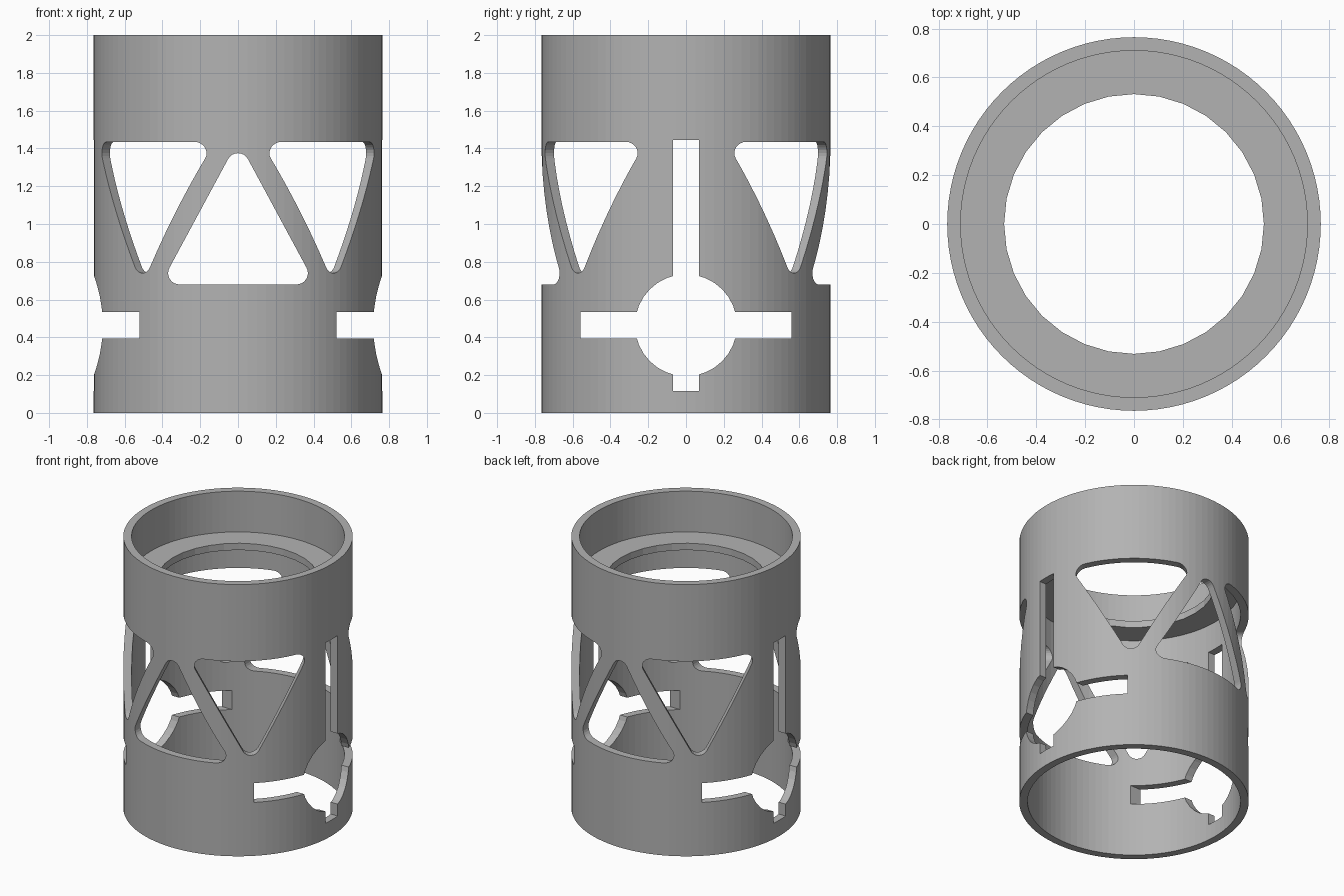
import bpy, bmesh
from math import pi, cos, sin, radians, atan2
from mathutils import Matrix

cube = bpy.data.objects.get("Cube")
if cube:
    bpy.data.objects.remove(cube, do_unlink=True)

OUTER, INNER, HOLE = 0.765, 0.71, 0.532

grey = bpy.data.materials.new("plain grey")
grey.use_nodes = True
grey.diffuse_color = (0.45, 0.45, 0.45, 1)
grey.node_tree.nodes["Principled BSDF"].inputs["Base Color"].default_value = grey.diffuse_color


def make_object(name, bm):
    bmesh.ops.recalc_face_normals(bm, faces=bm.faces)
    mesh = bpy.data.meshes.new(name)
    bm.to_mesh(mesh)
    bm.free()
    mesh.materials.append(grey)
    obj = bpy.data.objects.new(name, mesh)
    bpy.context.collection.objects.link(obj)
    return obj


def ring(name, r_out, r_in, z0, z1, sides):
    """Closed ring with a rectangular section."""
    bm = bmesh.new()
    section = [(r_out, z0), (r_out, z1), (r_in, z1), (r_in, z0)]
    loops = [[bm.verts.new((r * cos(2 * pi * i / sides), r * sin(2 * pi * i / sides), z))
              for r, z in section] for i in range(sides)]
    for i, a in enumerate(loops):
        b = loops[(i + 1) % sides]
        for k in range(4):
            m = (k + 1) % 4
            bm.faces.new((a[k], b[k], b[m], a[m]))
    return make_object(name, bm)


def prism(name, outline, near, far, angle):
    """Outline in (across, z), pushed outward towards -y, then turned about z."""
    bm = bmesh.new()
    face = bm.faces.new([bm.verts.new((u, -near, z)) for u, z in outline])
    ext = bmesh.ops.extrude_face_region(bm, geom=[face])
    verts = [v for v in ext["geom"] if isinstance(v, bmesh.types.BMVert)]
    bmesh.ops.translate(bm, vec=(0, near - far, 0), verts=verts)
    bmesh.ops.transform(bm, matrix=Matrix.Rotation(radians(angle), 4, 'Z'), verts=bm.verts)
    return make_object(name, bm)


def rounded_triangle(inverted):
    """Triangle with round corners, pointing up or down."""
    r, half, low, high, steps = 0.06, 0.31, 0.74, 1.315, 8
    side = atan2(half, high - low)
    corners = [(half, low, -pi / 2, side), (0, high, side, pi - side),
               (-half, low, pi - side, 1.5 * pi)]
    pts = []
    for cx, cz, a0, a1 in corners:
        for i in range(steps + 1):
            a = a0 + (a1 - a0) * i / steps
            pts.append((cx + r * cos(a), cz + r * sin(a)))
    return [(u, 2.115 - z) for u, z in pts] if inverted else pts


def rectangle(half, z0, z1):
    return [(-half, z0), (half, z0), (half, z1), (-half, z1)]


# Outer sleeve
sleeve = ring("sleeve", OUTER, INNER, 0, 2, 96)

# Window cutters: upright triangles front and back, inverted ones between
cutters = []
for angle in (0, 180):
    cutters.append(prism("upright_window_cutter", rounded_triangle(False), 0.4, 1, angle))
    for turn in (-41.5, 41.5):
        cutters.append(prism("inverted_window_cutter", rounded_triangle(True), 0.4, 1, angle + turn))

# Side openings: round hole crossed by a tall slot and a wide slot
circle = [(0.27 * cos(2 * pi * i / 32), 0.464 + 0.27 * sin(2 * pi * i / 32)) for i in range(32)]
for outline in (circle, rectangle(0.07, 0.117, 1.445), rectangle(0.558, 0.393, 0.535)):
    cutters.append(prism("side_opening_cutter", outline, -1, 1, 90))

for cutter in cutters:
    mod = sleeve.modifiers.new("cut", 'BOOLEAN')
    mod.operation = 'DIFFERENCE'
    mod.solver = 'EXACT'
    mod.object = cutter
    bpy.context.view_layer.objects.active = sleeve
    bpy.ops.object.modifier_apply(modifier=mod.name)
    bpy.data.objects.remove(cutter, do_unlink=True)

# Flat inner ledge, set slightly into the sleeve wall
ring("inner_ledge", 0.735, HOLE, 1.65, 1.70, 32)
